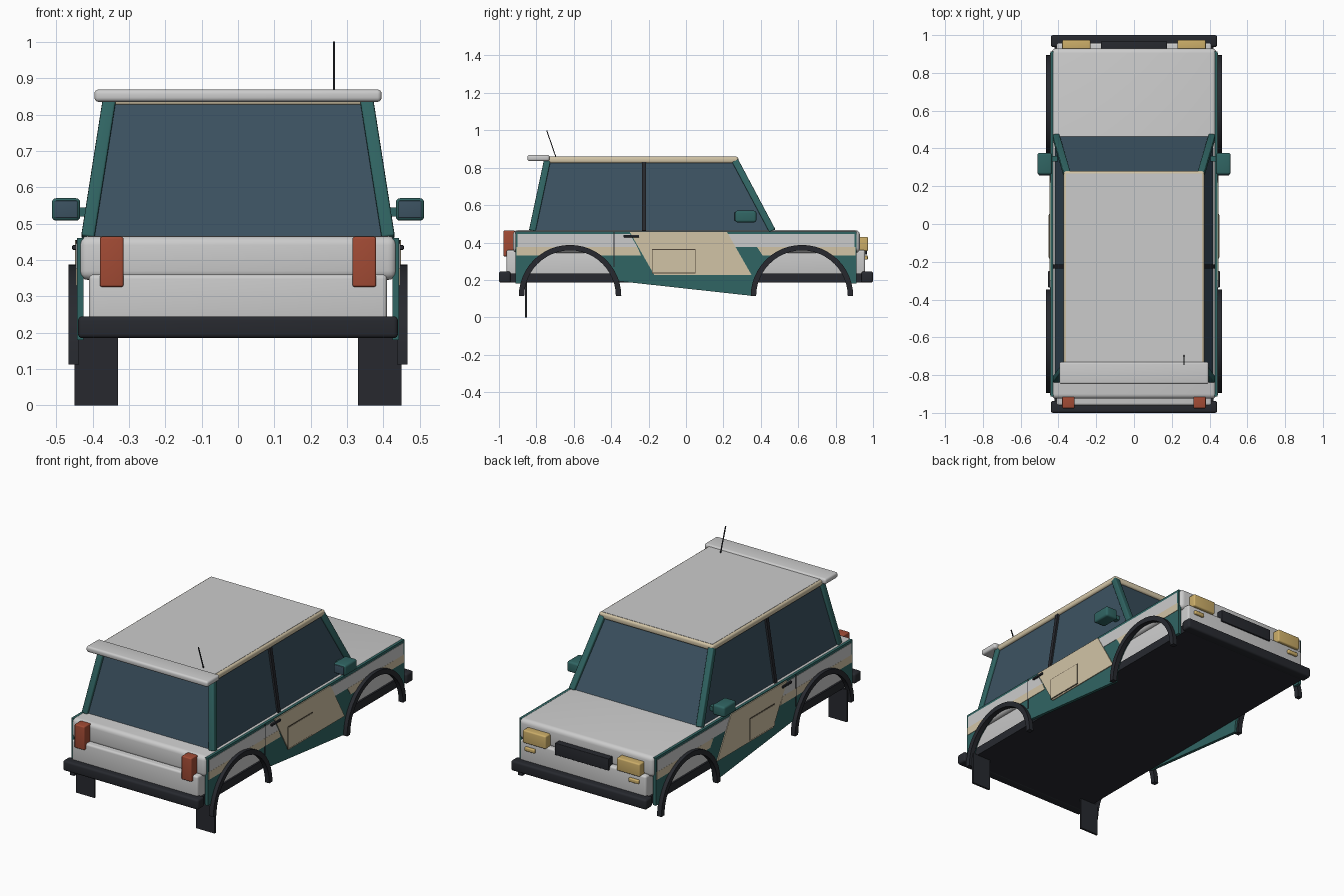
import bpy, bmesh, math
from mathutils import Vector, Matrix

if "Cube" in bpy.data.objects:
    bpy.data.objects.remove(bpy.data.objects["Cube"])

COLORS = {
    'teal': (0.03, 0.13, 0.125, 1), 'tan': (0.64, 0.55, 0.38, 1),
    'black': (0.02, 0.022, 0.028, 1), 'glass': (0.045, 0.085, 0.12, 1),
    'red': (0.36, 0.07, 0.035, 1), 'amber': (0.6, 0.42, 0.14, 1),
    'brown': (0.08, 0.06, 0.04, 1),
}
mats = {}


def finish(name, bm, color=None, mirror=False):
    bmesh.ops.recalc_face_normals(bm, faces=bm.faces[:])
    me = bpy.data.meshes.new(name)
    bm.to_mesh(me)
    bm.free()
    ob = bpy.data.objects.new(name, me)
    bpy.context.collection.objects.link(ob)
    if color:
        if color not in mats:
            mats[color] = bpy.data.materials.new(color)
            mats[color].diffuse_color = COLORS[color]
        me.materials.append(mats[color])
    if mirror:
        ob.modifiers.new('Mirror', 'MIRROR')
    return ob


def bevel(bm, width):
    if width:
        bmesh.ops.bevel(bm, geom=bm.edges[:], offset=width, segments=4,
                        profile=0.5, affect='EDGES')


def box(name, x, y, z, color=None, bev=0, mirror=False):
    """Box from (min, max) ranges on each axis."""
    bm = bmesh.new()
    bmesh.ops.create_cube(bm, size=1)
    for v in bm.verts:
        v.co = Vector([(r[0] + r[1]) / 2 + c * (r[1] - r[0]) for r, c in zip((x, y, z), v.co)])
    bevel(bm, bev)
    return finish(name, bm, color, mirror)


def beam(name, a, b, sx, sy, color=None, bev=0, mirror=False):
    """Rectangular bar between two points."""
    a, b = Vector(a), Vector(b)
    bm = bmesh.new()
    bmesh.ops.create_cube(bm, size=1)
    for v in bm.verts:
        v.co = Vector((v.co.x * sx, v.co.y * sy, v.co.z * (b - a).length))
    bevel(bm, bev)
    d = (b - a).normalized()
    xa = (Vector((1, 0, 0)) - d * d.x).normalized()
    rot = Matrix((xa, d.cross(xa), d)).transposed().to_4x4()
    bm.transform(Matrix.Translation((a + b) / 2) @ rot)
    return finish(name, bm, color, mirror)


def side_prism(name, pts, x0, x1, color=None, mirror=True):
    """Extrude a (y, z) outline along x."""
    bm = bmesh.new()
    f = bm.faces.new([bm.verts.new((x0, y, z)) for y, z in pts])
    ext = bmesh.ops.extrude_face_region(bm, geom=[f])['geom']
    bmesh.ops.translate(bm, vec=(x1 - x0, 0, 0),
                        verts=[e for e in ext if isinstance(e, bmesh.types.BMVert)])
    return finish(name, bm, color, mirror)


WHEEL_Y, WHEEL_Z = 0.62, 0.113


def arch(cy, z0, z1, r=0.258, n=24):
    """Points over a wheel arch from height z0 (rear) to z1 (front)."""
    a0 = math.pi - math.asin((z0 - WHEEL_Z) / r)
    a1 = math.asin((z1 - WHEEL_Z) / r)
    return [(cy + r * math.cos(a0 + (a1 - a0) * i / n),
             WHEEL_Z + r * math.sin(a0 + (a1 - a0) * i / n)) for i in range(n + 1)]


# Main body
box('upper_body', (-0.437, 0.437), (-0.925, 0.93), (0.345, 0.466), None, 0.025)
box('lower_body', (-0.41, 0.41), (-0.96, 0.958), (0.225, 0.36), None, 0.012)
box('floor_plate', (-0.42, 0.42), (-0.95, 0.95), (0.187, 0.235), 'black')
for name, s in (('rear_bumper', -1), ('front_bumper', 1)):
    box(name, (-0.44, 0.44), sorted((s * 0.937, s * 1.0)), (0.185, 0.245), 'black', 0.012)

# Side panels with wheel cut-outs and painted stripes
side_prism('side_panel',
           [(-0.912, 0.46), (-0.912, 0.18)] + arch(-WHEEL_Y, 0.18, 0.195)
           + arch(WHEEL_Y, 0.114, 0.18) + [(0.912, 0.18), (0.912, 0.46)],
           0.425, 0.443, 'teal')
side_prism('rear_tan_stripe',
           [(-0.905, 0.376), (-0.905, 0.33)] + arch(-WHEEL_Y, 0.33, 0.33)
           + [(-0.24, 0.33), (-0.26, 0.376)], 0.442, 0.4455, 'tan')
side_prism('front_tan_stripe',
           [(0.38, 0.376), (0.41, 0.33)] + arch(WHEEL_Y, 0.33, 0.33)
           + [(0.905, 0.33), (0.905, 0.376)], 0.442, 0.4455, 'tan')
side_prism('rear_grey_stripe', [(-0.9, 0.376), (-0.26, 0.376), (-0.3, 0.445), (-0.9, 0.445)],
           0.442, 0.445)
side_prism('front_grey_stripe', [(0.265, 0.376), (0.9, 0.376), (0.9, 0.445), (0.22, 0.445)],
           0.442, 0.445)
side_prism('tan_door_panel', [(-0.30, 0.455), (0.22, 0.455), (0.35, 0.227), (-0.17, 0.227)],
           0.442, 0.448, 'tan')
box('door_plate_border', (0.446, 0.450), (-0.182, 0.052), (0.235, 0.365), 'brown', 0, True)
box('door_plate', (0.446, 0.452), (-0.178, 0.048), (0.239, 0.361), 'tan', 0, True)
box('door_gap', (0.44, 0.446), (-0.387, -0.382), (0.27, 0.455), 'black', 0, True)
box('door_handle', (0.443, 0.456), (-0.335, -0.25), (0.428, 0.441), 'black', 0.003, True)

# Wheel arch flares and mud flaps
for name, cy in (('rear_arch_flare', -WHEEL_Y), ('front_arch_flare', WHEEL_Y)):
    z = WHEEL_Z
    ring = arch(cy, z, z, 0.274) + arch(cy, z, z, 0.245)[::-1]
    side_prism(name, ring, 0.438, 0.466, 'black')
box('mud_flap', (0.33, 0.45), (-0.861, -0.849), (0, 0.19), 'black', 0, True)

# Cabin glass: tapered open ring of four panes
bm = bmesh.new()
low = [bm.verts.new((x, y, 0.462)) for x, y in
       ((-0.418, -0.825), (0.418, -0.825), (0.418, 0.465), (-0.418, 0.465))]
top = [bm.verts.new((x, y, 0.835)) for x, y in
       ((-0.358, -0.74), (0.358, -0.74), (0.358, 0.262), (-0.358, 0.262))]
for i in range(4):
    j = (i + 1) % 4
    bm.faces.new((low[i], low[j], top[j], top[i]))
finish('cabin_glass', bm, 'glass')

# Pillars
beam('windscreen_pillar', (0.413, 0.462, 0.462), (0.354, 0.262, 0.838), 0.036, 0.036, 'teal', 0.006, True)
beam('rear_pillar', (0.413, -0.822, 0.462), (0.354, -0.742, 0.838), 0.036, 0.036, 'teal', 0.006, True)
beam('door_pillar', (0.420, -0.225, 0.462), (0.362, -0.225, 0.838), 0.016, 0.022, 'black', 0, True)

# Roof, spoiler and aerial
box('roof', (-0.372, 0.372), (-0.745, 0.28), (0.824, 0.859), 'tan', 0.012)
box('roof_skin', (-0.36, 0.36), (-0.73, 0.268), (0.85, 0.8605))
box('roof_spoiler', (-0.395, 0.395), (-0.848, -0.73), (0.835, 0.869), None, 0.012)
beam('aerial', (0.264, -0.695, 0.855), (0.264, -0.745, 1.0), 0.005, 0.005, 'black')

# Lights and grille
box('tail_light', (0.315, 0.38), (-0.976, -0.915), (0.326, 0.464), 'red', 0.006, True)
box('headlight', (0.23, 0.38), (0.92, 0.974), (0.354, 0.43), 'amber', 0.008, True)
box('fog_light', (0.305, 0.37), (0.945, 0.972), (0.308, 0.33), 'amber', 0.005, True)
box('grille', (-0.175, 0.175), (0.92, 0.967), (0.335, 0.405), 'black', 0.003)

# Door mirrors
box('door_mirror', (0.434, 0.512), (0.262, 0.376), (0.508, 0.57), 'teal', 0.012, True)
box('mirror_glass', (0.441, 0.505), (0.257, 0.27), (0.515, 0.563), 'glass', 0.004, True)
box('mirror_mount', (0.395, 0.445), (0.33, 0.36), (0.52, 0.545), 'teal', 0, True)

# Smooth bevels, keep sharp edges
bpy.ops.object.select_all(action='SELECT')
bpy.context.view_layer.objects.active = bpy.data.objects['upper_body']
bpy.ops.object.shade_smooth_by_angle(angle=math.radians(35))

for m in bpy.data.materials:
    if m.users and not m.is_grease_pencil:
        m.use_nodes = True
        m.node_tree.nodes["Principled BSDF"].inputs["Base Color"].default_value = m.diffuse_color
